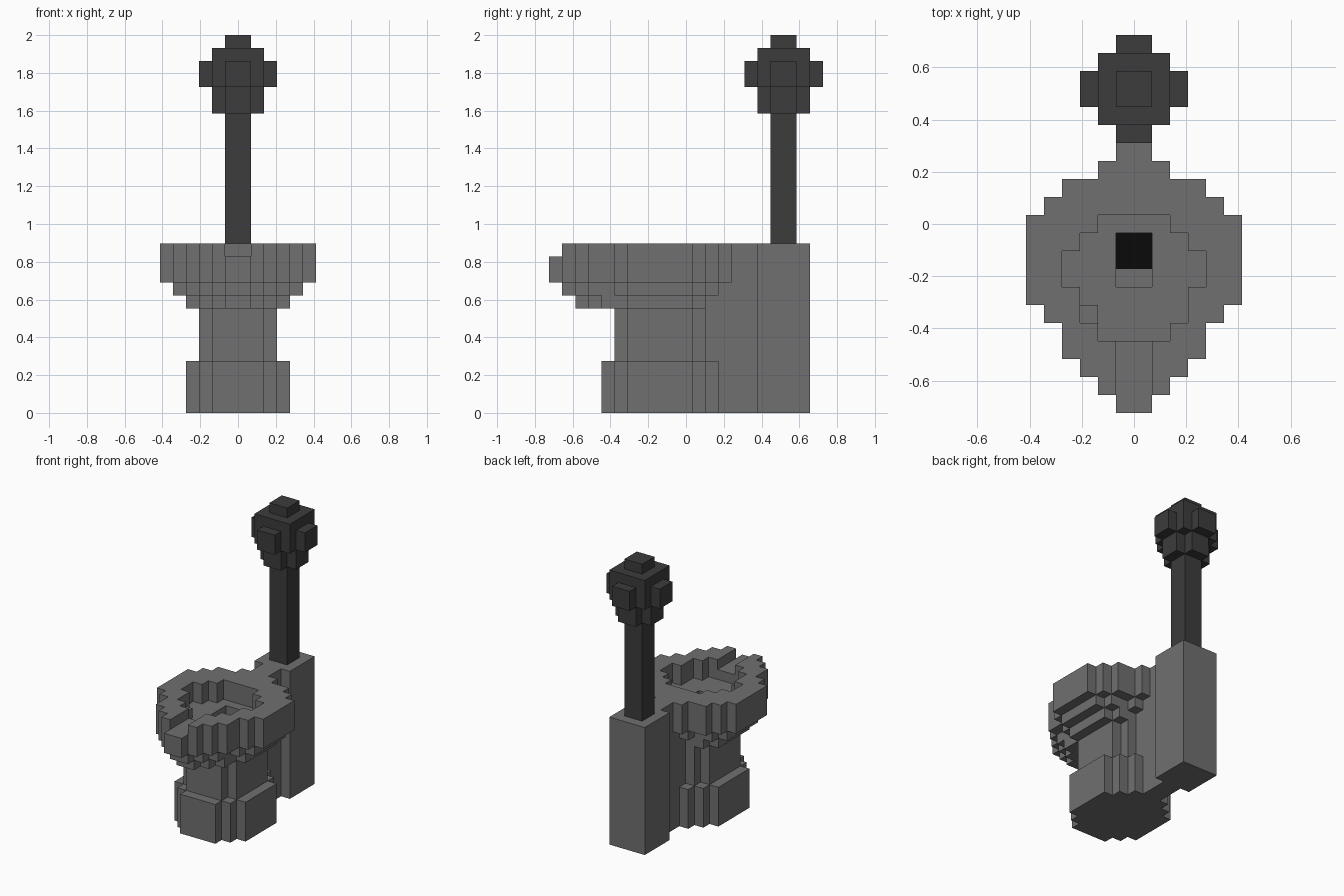
import bpy, bmesh

if "Cube" in bpy.data.objects:
    bpy.data.objects.remove(bpy.data.objects["Cube"])

V = 2 / 29  # edge of one block


def material(name, c):
    m = bpy.data.materials.new(name)
    m.diffuse_color = (c, c, c, 1)
    m.use_nodes = True
    m.node_tree.nodes["Principled BSDF"].inputs["Base Color"].default_value = m.diffuse_color
    return m


GREY = material("grey", 0.16)
DARK = material("dark", 0.045)
BLACK = material("black", 0.003)


def prism(name, rows, z0, z1, mat, y_end):
    """Extrude a mirrored stepped outline; rows = (start y, half width), ending at y_end."""
    right = []
    ends = [r[0] for r in rows[1:]] + [y_end]
    for (y, w), e in zip(rows, ends):
        right += [(w, y), (w, e)]
    outline = right + [(-x, y) for x, y in reversed(right)]
    bm = bmesh.new()
    face = bm.faces.new([bm.verts.new((x * V, y * V, z0 * V)) for x, y in outline])
    up = bmesh.ops.extrude_face_region(bm, geom=[face])["geom"]
    bmesh.ops.translate(bm, vec=(0, 0, (z1 - z0) * V),
                        verts=[g for g in up if isinstance(g, bmesh.types.BMVert)])
    bmesh.ops.recalc_face_normals(bm, faces=bm.faces)
    me = bpy.data.meshes.new(name)
    bm.to_mesh(me)
    bm.free()
    me.materials.append(mat)
    ob = bpy.data.objects.new(name, me)
    bpy.context.collection.objects.link(ob)
    return ob


def block(name, w, y0, y1, z0, z1, mat=GREY):
    return prism(name, [(y0, w)], z0, z1, mat, y1)


def cut(target, cutter):
    cutter.hide_render = True
    mod = target.modifiers.new("cut", "BOOLEAN")
    mod.operation, mod.solver, mod.object = "DIFFERENCE", "EXACT", cutter
    bpy.context.view_layer.objects.active = target
    bpy.ops.object.modifier_apply(modifier=mod.name)
    bpy.data.objects.remove(cutter)


# Foot and stem
prism("foot", [(-6.5, 2), (-5.5, 3), (-4.5, 4), (0.5, 3), (1.5, 2)], 0, 4, GREY, 2.5)
prism("stem", [(-5.5, 2), (-4.5, 3), (0.5, 2), (1.5, 1)], 4, 8, GREY, 2.5)

# Bowl in three widening layers
prism("bowl_lower", [(-8.5, 1), (-7.5, 2), (-6.5, 3), (-4.5, 4), (0.5, 3), (1.5, 1)],
      8, 9, GREY, 2.5)
prism("bowl_middle", [(-9.5, 1), (-8.5, 2), (-7.5, 3), (-5.5, 4), (-4.5, 5), (0.5, 4), (1.5, 2)],
      9, 10, GREY, 2.5)
rim = prism("bowl_rim", [(-10.5, 1), (-9.5, 2), (-8.5, 3), (-7.5, 4), (-5.5, 5), (-4.5, 6),
                         (0.5, 5), (1.5, 4), (2.5, 2)], 10, 13, GREY, 3.5)

# Hollow of the bowl, front notch and drain
cut(rim, prism("hollow_cutter", [(-6.5, 2), (-5.5, 3), (-3.5, 4), (-1.5, 3), (-0.5, 2)],
               11, 14, GREY, 0.5))
cut(rim, block("notch_cutter", 1, -11.5, -6, 12, 14))
cut(rim, block("drain_cutter", 1, -3.5, -0.5, 9.5, 11.5))
block("drain_water", 1, -2.5, -0.5, 9.9, 10.05, BLACK)
step = block("inner_step", 0.5, -5.5, -4.5, 11, 12)
step.location.x = -2.5 * V

# Tank and the web joining it to the bowl
block("tank", 2, 5.5, 9.5, 0, 13)
block("tank_web", 1, 2.5, 5.5, 0, 13)

# Pole with blocky round head
block("pole", 1, 6.5, 8.5, 13, 23, DARK)
prism("head_underside", [(5.5, 1), (6.5, 2), (8.5, 1)], 23, 25, DARK, 9.5)
block("head_core", 2, 5.5, 9.5, 25, 28, DARK)
block("head_side_knobs", 3, 6.5, 8.5, 25, 27, DARK)
block("head_front_back_knobs", 1, 4.5, 10.5, 25, 27, DARK)
block("head_cap", 1, 6.5, 8.5, 28, 29, DARK)
